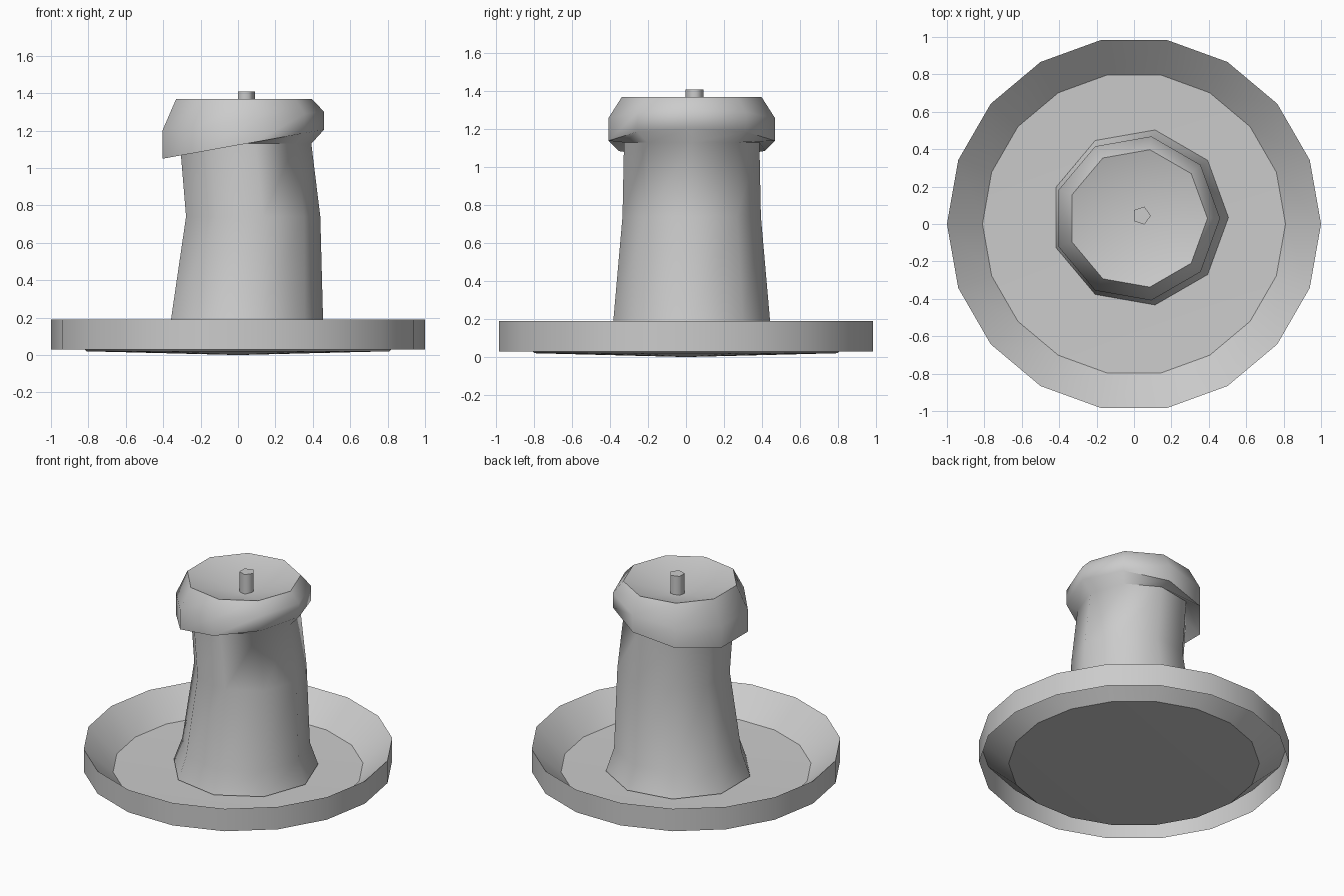
import bpy, bmesh
from math import cos, sin, tau

if "Cube" in bpy.data.objects:
    bpy.data.objects.remove(bpy.data.objects["Cube"])


def loft(name, sides, rings, tip=None, smooth=0.6):
    """Skin rings (cx, cy, radius, z, tilt along x) bottom to top, then close to a tip point."""
    bm = bmesh.new()
    loops = []
    for cx, cy, r, z, tilt in rings:
        loop = []
        for i in range(sides):
            dx, dy = r * cos(tau * i / sides), r * sin(tau * i / sides)
            loop.append(bm.verts.new((cx + dx, cy + dy, z + tilt * dx)))
        loops.append(loop)
    for a, b in zip(loops, loops[1:]):
        for i in range(sides):
            j = (i + 1) % sides
            bm.faces.new((a[i], a[j], b[j], b[i]))
    if tip:
        t = bm.verts.new(tip)
        for i in range(sides):
            bm.faces.new((loops[-1][i], loops[-1][(i + 1) % sides], t))
    mesh = bpy.data.meshes.new(name)
    bm.to_mesh(mesh)
    bm.free()
    ob = bpy.data.objects.new(name, mesh)
    bpy.context.collection.objects.link(ob)
    bpy.ops.object.select_all(action='DESELECT')
    ob.select_set(True)
    bpy.context.view_layer.objects.active = ob
    bpy.ops.object.shade_smooth_by_angle(angle=smooth)
    return ob


# Dish: upright outer wall, sloping inside, shallow floor (open underneath the rim)
loft("dish", 18, [
    (0, 0, 1.0, 0.03, 0),
    (0, 0, 1.0, 0.19, 0),
    (0, 0, 0.81, 0.02, 0),
], tip=(0, 0, 0.0), smooth=0.5)

# Candle: flared base, bent body, lopsided melted lip, hollow top
loft("candle", 9, [
    (0.03, 0.035, 0.475, 0.02, 0),
    (0.035, 0.03, 0.42, 0.18, 0),
    (0.07, 0.03, 0.37, 0.74, 0),
    (0.03, 0.03, 0.362, 1.13, 0),
    (0.015, 0.03, 0.445, 1.125, 0.18),
    (0.015, 0.03, 0.445, 1.25, 0.115),
    (0.02, 0.03, 0.373, 1.37, 0),
], tip=(0.03, 0.03, 1.26), smooth=1.1)

# Wick
loft("wick", 5, [
    (0.04, 0.045, 0.05, 1.22, 0),
    (0.04, 0.045, 0.05, 1.41, 0),
], tip=(0.04, 0.045, 1.41), smooth=1.3)
